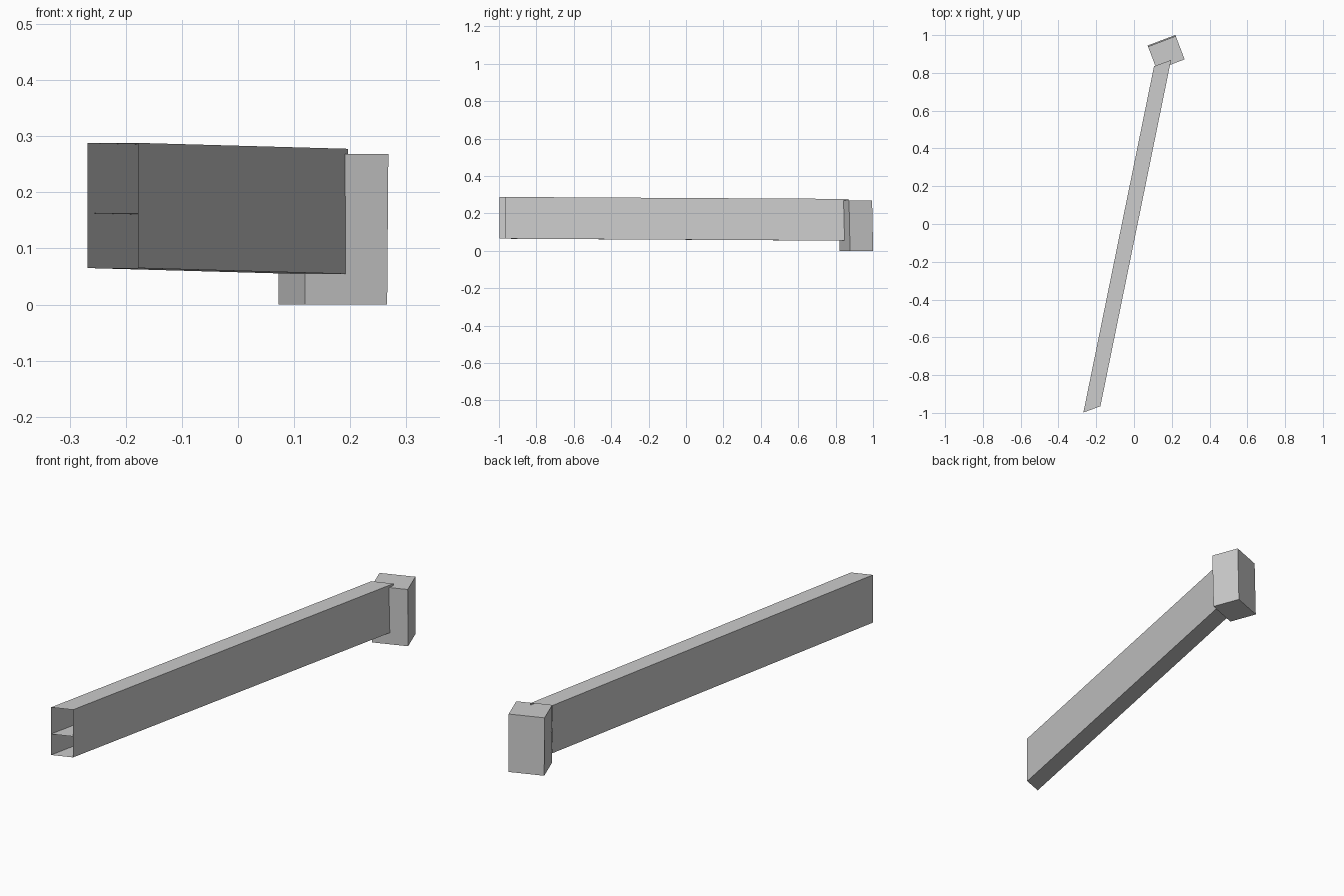
import bpy, bmesh
from math import radians
from mathutils import Matrix, Vector

if "Cube" in bpy.data.objects:
    bpy.data.objects.remove(bpy.data.objects["Cube"])

GREY = (0.6, 0.6, 0.6, 1)
mat = bpy.data.materials.new("plain_grey")
mat.use_nodes = True
mat.diffuse_color = GREY
mat.node_tree.nodes["Principled BSDF"].inputs["Base Color"].default_value = GREY


def add_object(name, bm):
    mesh = bpy.data.meshes.new(name)
    bm.to_mesh(mesh)
    bm.free()
    mesh.materials.append(mat)
    obj = bpy.data.objects.new(name, mesh)
    bpy.context.collection.objects.link(obj)
    return obj


# Hollow beam: thin-walled section with a middle shelf, swept along its axis
bm = bmesh.new()
left, right = (-0.268, -0.998), (-0.178, -0.965)
levels = (0.065, 0.163, 0.288)
sweep = Vector((0.374, 1.833, -0.0105))
rows = [[bm.verts.new((*p, z)) for p in (left, right)] for z in levels]
edges = [bm.edges.new(row) for row in rows]
for low, high in zip(rows, rows[1:]):
    edges += [bm.edges.new(pair) for pair in zip(low, high)]
ext = bmesh.ops.extrude_edge_only(bm, edges=edges)["geom"]
bmesh.ops.translate(bm, vec=sweep, verts=[g for g in ext if isinstance(g, bmesh.types.BMVert)])

# Turn the outer walls outwards; the shelf faces up
centre = sum((v.co for v in bm.verts), Vector()) / len(bm.verts)
bm.normal_update()
for f in bm.faces:
    out = f.calc_center_median() - centre
    is_shelf = abs(f.normal.z) > 0.9 and abs(out.z) < 0.05
    if f.normal.dot(Vector((0, 0, 1)) if is_shelf else out) < 0:
        f.normal_flip()
add_object("hollow_beam", bm)

# End block, leaning slightly towards the beam
bm = bmesh.new()
bmesh.ops.create_cube(bm, size=1, matrix=Matrix.Diagonal((0.157, 0.132, 0.268, 1)))
for v in bm.verts:
    if v.co.z > 0:
        v.co.y -= 0.006
block = add_object("end_block", bm)
block.location = (0.169, 0.911, 0.134)
block.rotation_euler.z = radians(20.8)
